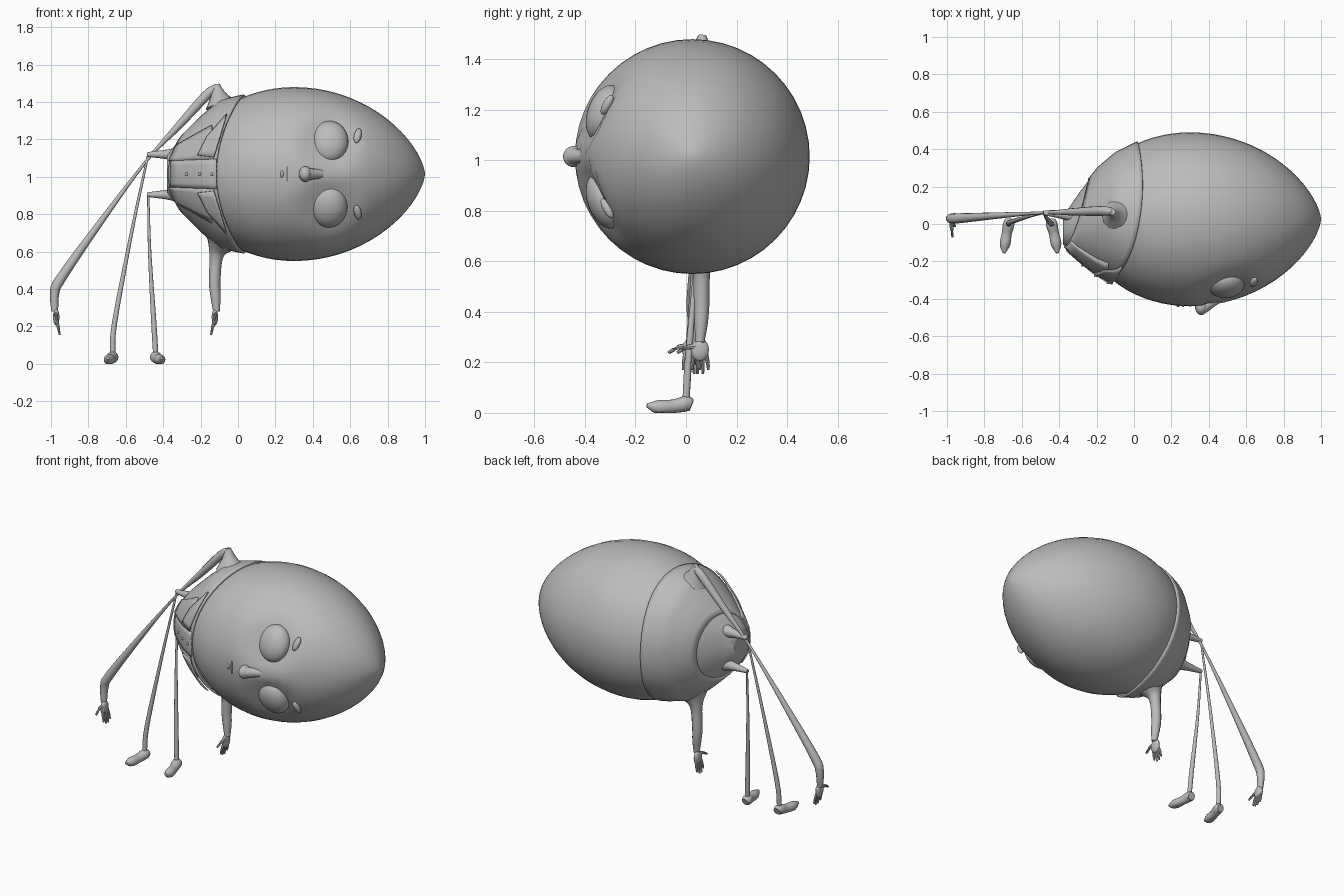
import bpy, bmesh, math
from mathutils import Vector, Matrix

cube = bpy.data.objects.get("Cube")
if cube:
    bpy.data.objects.remove(cube, do_unlink=True)

clay = bpy.data.materials.new("clay_grey")
clay.use_nodes = True
clay.diffuse_color = (0.5, 0.5, 0.5, 1)
clay.node_tree.nodes["Principled BSDF"].inputs["Base Color"].default_value = clay.diffuse_color

MID = 1.015    # height of the body axis
HEAD_Y = 0.025


def finish(name, bm, angle=40):
    bmesh.ops.recalc_face_normals(bm, faces=bm.faces[:])
    me = bpy.data.meshes.new(name)
    bm.to_mesh(me)
    bm.free()
    me.materials.append(clay)
    me.shade_smooth()
    me.set_sharp_from_angle(angle=math.radians(angle))
    ob = bpy.data.objects.new(name, me)
    bpy.context.collection.objects.link(ob)
    return ob


def loft(bm, rings, cap=True):
    loops = [[bm.verts.new(p) for p in ring] for ring in rings]
    n = len(loops[0])
    for a, b in zip(loops, loops[1:]):
        for i in range(n):
            bm.faces.new((a[i], a[(i + 1) % n], b[(i + 1) % n], b[i]))
    if cap:
        bm.faces.new(loops[0])
        bm.faces.new(loops[-1])
    return loops


def tube(bm, path, sides=12, steps=4):
    """Smooth tapered limb through (x, y, z, radius) points."""
    pts = [Vector(p) for p in path]
    ext = [2 * pts[0] - pts[1]] + pts + [2 * pts[-1] - pts[-2]]
    line = []
    for a, b, c, d in zip(ext, ext[1:], ext[2:], ext[3:]):
        for k in range(steps):
            t = k / steps
            line.append(b + (c - a) * t / 2 + (a * 2 - b * 5 + c * 4 - d) * t * t / 2
                        + (b * 3 - a - c * 3 + d) * t ** 3 / 2)
    line.append(pts[-1])
    rings = []
    for i, p in enumerate(line):
        tan = (line[min(i + 1, len(line) - 1)] - line[max(i - 1, 0)]).to_3d().normalized()
        side = tan.orthogonal() if abs(tan.y) > 0.9 else tan.cross(Vector((0, 1, 0)))
        side.normalize()
        up = tan.cross(side)
        angles = [math.tau * k / sides for k in range(sides)]
        rings.append([p.to_3d() + max(p.w, 0.002) * (side * math.cos(a) + up * math.sin(a))
                      for a in angles])
    loft(bm, rings)


def ball(bm, centre, size, rot=Matrix(), seg=20):
    mat = Matrix.Translation(centre) @ rot @ Matrix.Diagonal((*size, 1))
    return bmesh.ops.create_uvsphere(bm, u_segments=seg, v_segments=seg // 2 + 2,
                                     radius=1, matrix=mat)["verts"]


def head_radius(x):
    t = (x - 0.3) / (0.7 if x > 0.3 else 0.58)
    return 0.465 * max(0, 1 - t * t) ** (0.65 if x > 0.3 else 0.5)


# Torso stations: x, centre y, half depth, half height
STATIONS = [(-0.38, -0.03, 0.09, 0.11), (-0.35, -0.025, 0.12, 0.15), (-0.3, -0.01, 0.18, 0.21),
            (-0.2, 0.015, 0.285, 0.31), (-0.1, 0.03, 0.355, 0.395),
            (0, 0.025, 0.41, 0.42), (0.06, 0.025, 0.43, 0.43)]


def station(x):
    x = min(max(x, -0.38), 0.06)
    for a, b in zip(STATIONS, STATIONS[1:]):
        if x <= b[0]:
            t = (x - a[0]) / (b[0] - a[0])
            return [p + (q - p) * t for p, q in zip(a, b)][1:]


def torso_point(x, angle, inset=0.0):
    cy, ry, rz = station(x)
    return Vector((x, cy + (ry - inset) * math.cos(angle), MID + (rz - inset) * math.sin(angle)))


def chest_y(x, z):
    cy, ry, rz = station(x)
    return cy - ry * math.sqrt(max(0.02, 1 - ((z - MID) / rz) ** 2))


def face_y(x, z):
    return HEAD_Y - math.sqrt(max(0, head_radius(x) ** 2 - (z - MID) ** 2))


# Egg-shaped head with shallow eye hollows
EYES = [(0.49, MID + 0.173), (0.485, MID - 0.175)]
bm = bmesh.new()
rings = []
for i in range(1, 36):
    c = math.cos(math.pi * i / 36)
    x = 0.3 + c * (0.7 if c > 0 else 0.58)
    r = head_radius(x)
    rings.append([Vector((x, HEAD_Y + r * math.cos(a), MID + r * math.sin(a)))
                  for a in (math.tau * k / 48 for k in range(48))])
for ring in rings:
    for p in ring:
        for ex, ez in EYES:
            d = math.hypot(p.x - ex, p.z - ez)
            if p.y < 0 and d < 0.17:
                p.y += 0.045 * (1 - (d / 0.17) ** 2)
loops = loft(bm, rings, cap=False)
for ring, x in ((loops[0], 1.0), (loops[-1], -0.28)):
    tip = bm.verts.new((x, HEAD_Y, MID))
    for a, b in zip(ring, ring[1:] + ring[:1]):
        bm.faces.new((a, b, tip))
finish("head", bm, 60)

# Eyes and brows, one pair on each side of the face
for label, (ex, ez), s in (("right", EYES[0], 1), ("left", EYES[1], -1)):
    bm = bmesh.new()
    ball(bm, (ex, -0.322, ez), (0.1, 0.068, 0.115), Matrix.Rotation(-0.35 * s, 4, "X"), 28)
    finish(label + "_eye", bm)
    bm = bmesh.new()
    bz = MID + 0.205 * s
    ball(bm, (0.64, face_y(0.64, bz) - 0.005, bz), (0.02, 0.018, 0.044),
         Matrix.Rotation(-0.5 * s, 4, "X") @ Matrix.Rotation(0.2 * s, 4, "Y"))
    finish(label + "_brow", bm)

# Nose with a bridge, and a small mouth
bm = bmesh.new()
tube(bm, [(0.52, -0.36, MID, 0.02), (0.43, -0.41, MID, 0.026), (0.37, -0.445, MID, 0.034)])
ball(bm, (0.36, -0.443, MID), (0.034, 0.044, 0.042))
finish("nose", bm, 60)
bm = bmesh.new()
tube(bm, [(0.262, face_y(0.262, MID + s * 0.04), MID + s * 0.04, 0.006) for s in (-1, 0, 1)], 8)
ball(bm, (0.235, face_y(0.235, MID) + 0.005, MID), (0.01, 0.012, 0.02), seg=12)
finish("mouth", bm)

# Jacket shell: neck edge dips at the chest, hem rises at the back
ANGLES = [math.tau * k / 48 for k in range(48)]


def rim_x(a):
    s = math.cos(a)
    return 0.03 + 0.07 * s - 0.08 * s * s


def hem_x(a):
    return -0.31 + 0.065 * math.cos(a)


bm = bmesh.new()
loft(bm, [[torso_point(rim_x(a) + (hem_x(a) - rim_x(a)) * u / 12, a) for a in ANGLES]
          for u in range(13)], cap=False)
jacket = finish("jacket", bm)
solid = jacket.modifiers.new("cloth", "SOLIDIFY")
solid.thickness, solid.offset = 0.012, -1

# Trousers close the lower end
bm = bmesh.new()
loft(bm, [[torso_point(hem_x(a) + 0.04 + (-0.38 - hem_x(a) - 0.04) * u / 6, a, 0.012)
           for a in ANGLES] for u in range(7)])
finish("trousers", bm)


def cloth_patch(name, corners, lift):
    """Quad patch laid over the chest, given as four (x, z offset) corners."""
    a, b, c, d = (Vector(p) for p in corners)
    bm = bmesh.new()
    n = 6
    grid = []
    for i in range(n + 1):
        row = []
        for j in range(n + 1):
            p = a.lerp(b, i / n).lerp(d.lerp(c, i / n), j / n)
            row.append(bm.verts.new((p.x, chest_y(p.x, MID + p.y) - lift, MID + p.y)))
        grid.append(row)
    for i in range(n):
        for j in range(n):
            bm.faces.new((grid[i][j], grid[i + 1][j], grid[i + 1][j + 1], grid[i][j + 1]))
    ob = finish(name, bm)
    mod = ob.modifiers.new("cloth", "SOLIDIFY")
    mod.thickness, mod.offset = 0.01, 0


# Shirt front, lapels and buttons
cloth_patch("shirt_front", [(-0.115, -0.08), (-0.36, -0.07), (-0.36, 0.07), (-0.115, 0.08)], 0.004)
for label, s in (("right", 1), ("left", -1)):
    cloth_patch(label + "_jacket_front", [(x, z * s) for x, z in (
        (-0.13, 0.08), (-0.37, 0.07), (-0.335, 0.15), (-0.14, 0.26))], 0.008)
    cloth_patch(label + "_lapel", [(x, z * s) for x, z in (
        (-0.13, 0.09), (-0.215, 0.1), (-0.165, 0.2), (-0.06, 0.32))], 0.018)
bm = bmesh.new()
for x in (-0.14, -0.205, -0.275):
    ball(bm, (x, chest_y(x, MID) - 0.01, MID), (0.009, 0.009, 0.009), seg=10)
finish("buttons", bm)

# Arms
bm = bmesh.new()
tube(bm, [(-0.09, 0.05, 1.38, 0.085), (-0.105, 0.06, 1.44, 0.042), (-0.115, 0.065, 1.495, 0.016)])
tube(bm, [(-0.11, 0.065, 1.482, 0.018), (-0.17, 0.07, 1.435, 0.026), (-0.32, 0.065, 1.27, 0.02),
          (-0.49, 0.06, 1.085, 0.008), (-0.73, 0.045, 0.765, 0.017), (-0.945, 0.03, 0.46, 0.027),
          (-0.98, 0.03, 0.38, 0.025), (-0.98, 0.025, 0.28, 0.018)])
finish("right_arm", bm)
bm = bmesh.new()
tube(bm, [(-0.09, 0.05, 0.65, 0.085), (-0.115, 0.06, 0.58, 0.038), (-0.125, 0.062, 0.44, 0.031),
          (-0.12, 0.06, 0.36, 0.027), (-0.115, 0.055, 0.28, 0.018)])
finish("left_arm", bm)

# Hands: palm, four fingers and a thumb
for label, wx, wy, lean in (("right", -0.98, 0.02, 0.2), ("left", -0.115, 0.055, -0.22)):
    bm = bmesh.new()

    def at(y, drop, r):
        return (wx + lean * drop, wy + y, 0.29 - drop, r)

    ball(bm, at(0, 0.04, 0)[:3], (0.017, 0.036, 0.045), seg=16)
    for k in range(4):
        y = -0.026 + k * 0.018
        length = 0.135 if k in (1, 2) else 0.12
        tube(bm, [at(y * 0.8, 0.05, 0.009), at(y * 1.1, 0.09, 0.008), at(y * 1.2, length, 0.005)], 8, 2)
    tube(bm, [at(-0.01, 0.025, 0.012), at(-0.05, 0.03, 0.01), at(-0.09, 0.052, 0.006)], 8, 2)
    finish(label + "_hand", bm)

# Legs with trouser stubs, and flat-soled shoes
for label, z, knee_x, foot_x, toe in (("right", 1.12, -0.565, -0.67, -0.025),
                                      ("left", 0.905, -0.472, -0.44, 0.03)):
    bm = bmesh.new()
    tube(bm, [(-0.28, 0.04, z, 0.06), (-0.36, 0.05, z, 0.03), (-0.485, 0.06, z, 0.012)])
    finish(label + "_trouser_leg", bm)
    bm = bmesh.new()
    tube(bm, [(-0.48, 0.06, z, 0.006), (knee_x, 0.04, z * 0.6 + 0.05, 0.009),
              (foot_x + 0.01 * (1 if toe < 0 else -1), 0.01, 0.22, 0.014), (foot_x, 0, 0.05, 0.014)])
    finish(label + "_leg", bm)
    bm = bmesh.new()
    tube(bm, [(foot_x, 0.022, 0.03, 0.024), (foot_x, 0, 0.036, 0.031),
              (foot_x + toe * 0.4, -0.05, 0.026, 0.027),
              (foot_x + toe * 0.8, -0.11, 0.023, 0.028), (foot_x + toe, -0.155, 0.03, 0.008)], 16)
    for v in bm.verts:
        v.co.z = max(v.co.z, 0)
    finish(label + "_shoe", bm)
